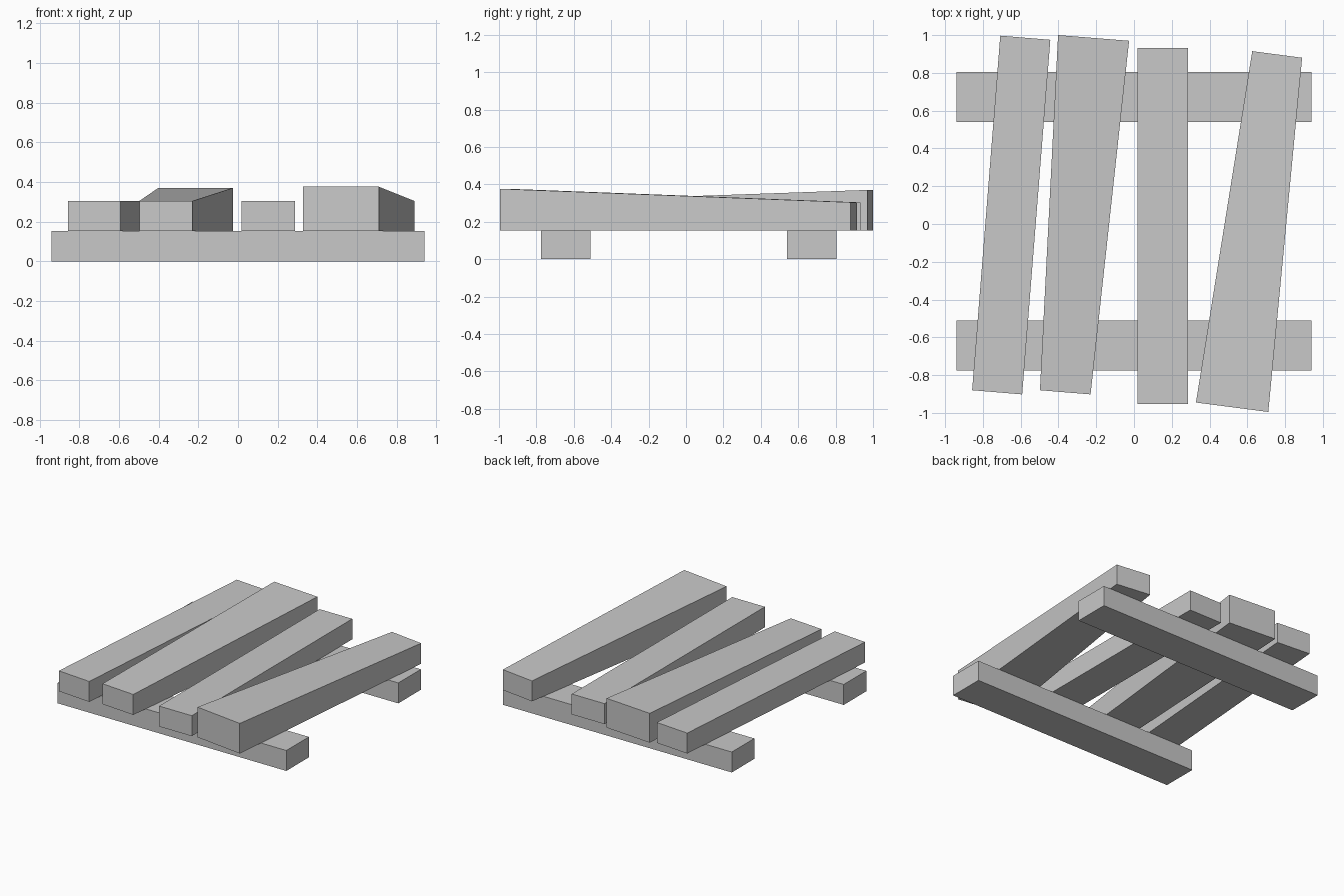
import bpy
import bmesh

cube = bpy.data.objects.get("Cube")
if cube:
    bpy.data.objects.remove(cube, do_unlink=True)

# Single plain grey
grey = bpy.data.materials.new("plain grey")
grey.use_nodes = True
colour = (0.58, 0.58, 0.58, 1)
grey.diffuse_color = colour
grey.node_tree.nodes["Principled BSDF"].inputs["Base Color"].default_value = colour


def beam(name, outline, bottom, front_top, back_top):
    """Flat-sided beam; outline runs front left, front right, back right, back left."""
    bm = bmesh.new()
    tops = (front_top, front_top, back_top, back_top)
    low = [bm.verts.new((x, y, bottom)) for x, y in outline]
    high = [bm.verts.new((x, y, z)) for (x, y), z in zip(outline, tops)]
    bm.faces.new(low[::-1])
    bm.faces.new(high)
    for i in range(4):
        j = (i + 1) % 4
        bm.faces.new((low[i], low[j], high[j], high[i]))
    bmesh.ops.recalc_face_normals(bm, faces=bm.faces)
    mesh = bpy.data.meshes.new(name)
    bm.to_mesh(mesh)
    bm.free()
    mesh.materials.append(grey)
    obj = bpy.data.objects.new(name, mesh)
    bpy.context.scene.collection.objects.link(obj)


def rect(x0, x1, y0, y1):
    return [(x0, y0), (x1, y0), (x1, y1), (x0, y1)]


# Two cross rails on the ground
RAIL_TOP = 0.152
for name, y in (("front_rail", -0.775), ("back_rail", 0.54)):
    beam(name, rect(-0.94, 0.94, y, y + 0.265), 0, RAIL_TOP, RAIL_TOP)

# Four uneven planks laid across the rails
TOP = 0.304
beam("outer_right_plank", [(-0.857, -0.88), (-0.592, -0.902), (-0.443, 0.975), (-0.708, 0.997)],
     RAIL_TOP, TOP, TOP)
beam("inner_right_plank", [(-0.498, -0.88), (-0.23, -0.902), (-0.026, 0.97), (-0.402, 1.0)],
     RAIL_TOP, TOP, 0.37)
beam("inner_left_plank", rect(0.018, 0.287, -0.953, 0.932), RAIL_TOP, TOP, TOP)
beam("outer_left_plank", [(0.328, -0.945), (0.711, -0.995), (0.89, 0.88), (0.626, 0.915)],
     RAIL_TOP, 0.376, TOP)
